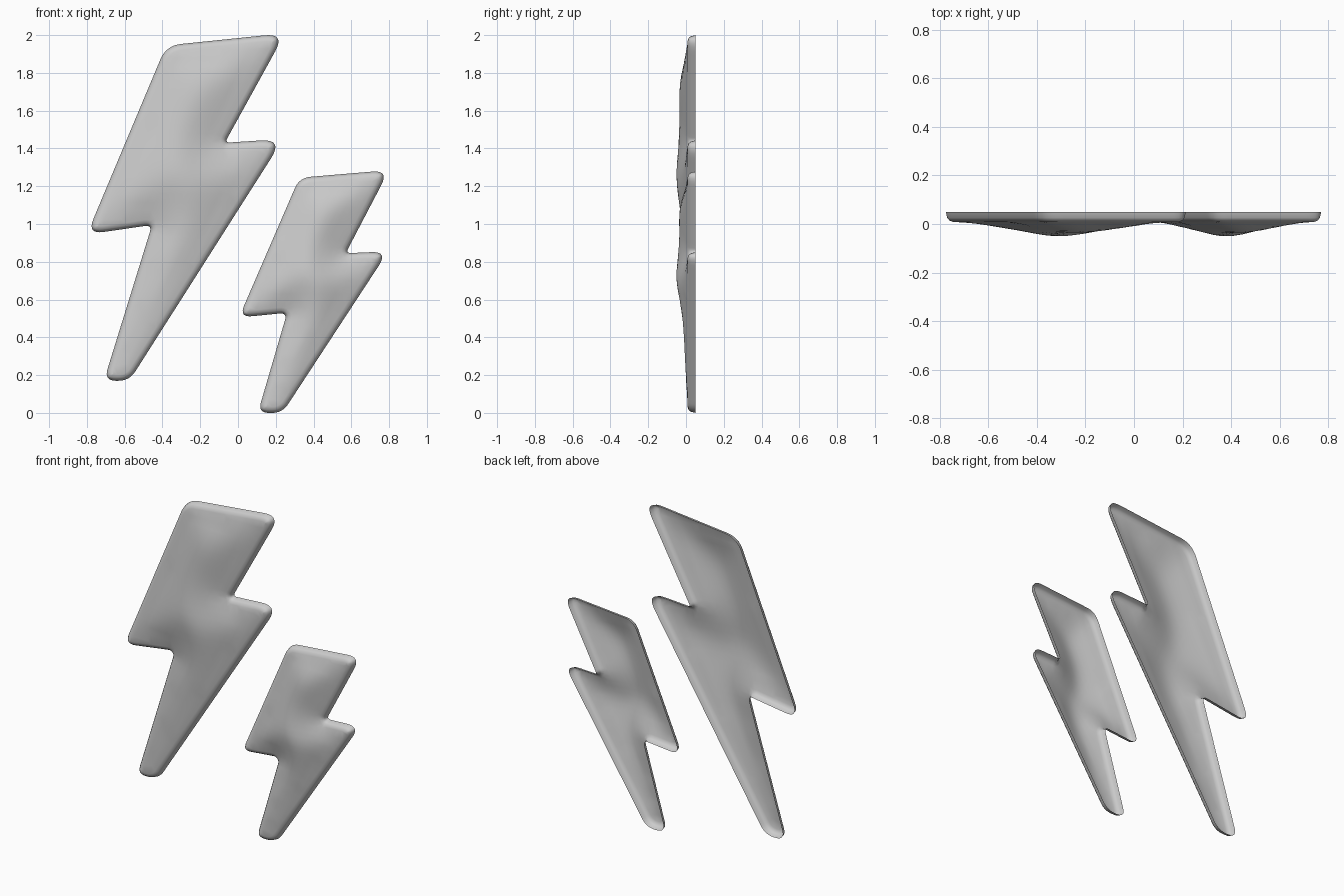
import bpy
import bmesh
import math
from mathutils import Vector
from mathutils.geometry import delaunay_2d_cdt

cube = bpy.data.objects.get("Cube")
if cube:
    bpy.data.objects.remove(cube)

GREY = (0.6, 0.6, 0.6, 1)
grey = bpy.data.materials.new("light grey")
grey.use_nodes = True
grey.diffuse_color = GREY
grey.node_tree.nodes["Principled BSDF"].inputs["Base Color"].default_value = GREY

BACK = 0.05      # open rear rim
DEPTH = 0.1      # rim to highest point of the dome
RINGS = (0.006, 0.015, 0.032)


def rounded(corners, step=0.025):
    """Outline with each corner (x, z, cut) rounded, long edges subdivided."""
    rough = []
    n = len(corners)
    for i, (x, z, cut) in enumerate(corners):
        p = Vector((x, z))
        before, after = Vector(corners[i - 1][:2]), Vector(corners[(i + 1) % n][:2])
        a = p + (before - p).normalized() * cut
        b = p + (after - p).normalized() * cut
        for k in range(9):
            t = k / 8
            rough.append(a * (1 - t) ** 2 + p * 2 * t * (1 - t) + b * t * t)
    out = []
    for p, q in zip(rough, rough[1:] + rough[:1]):
        parts = max(1, round((q - p).length / step))
        out += [p.lerp(q, k / parts) for k in range(parts)]
    return out


def edge_distance(p, loop):
    best = 9.0
    for a, b in zip(loop, loop[1:] + loop[:1]):
        e = b - a
        t = min(1, max(0, (p - a).dot(e) / e.length_squared))
        best = min(best, (a + e * t - p).length)
    return best


def inside(p, loop):
    hit = False
    for a, b in zip(loop, loop[1:] + loop[:1]):
        if (a.y > p.y) != (b.y > p.y):
            if p.x < a.x + (p.y - a.y) * (b.x - a.x) / (b.y - a.y):
                hit = not hit
    return hit


def height(d, widest):
    """Steep rounded rim, then a gentle slope to the ridge."""
    rim = 0.042
    if d < RINGS[-1]:
        t = 1 - d / RINGS[-1]
        return rim * math.sqrt(max(0, 1 - t * t))
    return rim + (DEPTH - rim) * (d - RINGS[-1]) / (widest - RINGS[-1])


def bolt(name, corners, grid):
    loop = rounded(corners)
    n = len(loop)
    points = list(loop)
    # Rim rings
    for r in RINGS:
        for i, p in enumerate(loop):
            t = (loop[(i + 1) % n] - loop[i - 1]).normalized()
            q = p + Vector((t.y, -t.x)) * r
            if inside(q, loop) and edge_distance(q, loop) > r * 0.93:
                points.append(q)
    # Staggered points over the dome
    xs, zs = [p.x for p in loop], [p.y for p in loop]
    for row in range(int((max(zs) - min(zs)) / grid) + 1):
        for col in range(int((max(xs) - min(xs)) / grid) + 2):
            q = Vector((min(xs) + (col + row % 2 / 2) * grid, min(zs) + row * grid))
            if inside(q, loop) and edge_distance(q, loop) > RINGS[-1] + grid * 0.4:
                points.append(q)
    edges = [(i, (i + 1) % n) for i in range(n)]
    flat, _, faces, *_ = delaunay_2d_cdt(points, edges, [], 1, 1e-5)
    dist = [edge_distance(p, loop) for p in flat]
    widest = max(dist)

    bm = bmesh.new()
    verts = [bm.verts.new((p.x, BACK - height(d, widest), p.y))
             for p, d in zip(flat, dist)]
    for f in faces:
        bm.faces.new([verts[i] for i in f])
    # Soften the ridges and valleys of the dome
    dome = [v for v, d in zip(verts, dist) if d > RINGS[-1] + 0.005]
    for _ in range(4):
        mean = [sum(e.other_vert(v).co.y for e in v.link_edges) / len(v.link_edges)
                for v in dome]
        for v, y in zip(dome, mean):
            v.co.y = (v.co.y + y) / 2
    # Bring the peak back to full depth
    peak = min(v.co.y for v in dome)
    for v in dome:
        if v.co.y < 0:
            v.co.y *= (BACK - DEPTH) / peak
    # Front faces point to -y
    bm.normal_update()
    for f in bm.faces:
        if f.normal.y > 0:
            f.normal_flip()
    mesh = bpy.data.meshes.new(name)
    bm.to_mesh(mesh)
    bm.free()
    mesh.materials.append(grey)
    mesh.shade_smooth()
    obj = bpy.data.objects.new(name, mesh)
    bpy.context.collection.objects.link(obj)


# Corners run clockwise as seen from the front
bolt("large_bolt", [
    (-0.38, 1.945, 0.08), (0.25, 2.01, 0.11), (-0.07, 1.43, 0.03),
    (0.24, 1.45, 0.12), (-0.575, 0.17, 0.06), (-0.71, 0.17, 0.065),
    (-0.455, 0.995, 0.04), (-0.80, 0.945, 0.09)], 0.045)
bolt("small_bolt", [
    (0.325, 1.245, 0.06), (0.80, 1.285, 0.09), (0.57, 0.845, 0.03),
    (0.795, 0.855, 0.09), (0.235, 0.0, 0.055), (0.105, 0.0, 0.06),
    (0.26, 0.53, 0.04), (0.005, 0.505, 0.07)], 0.035)
